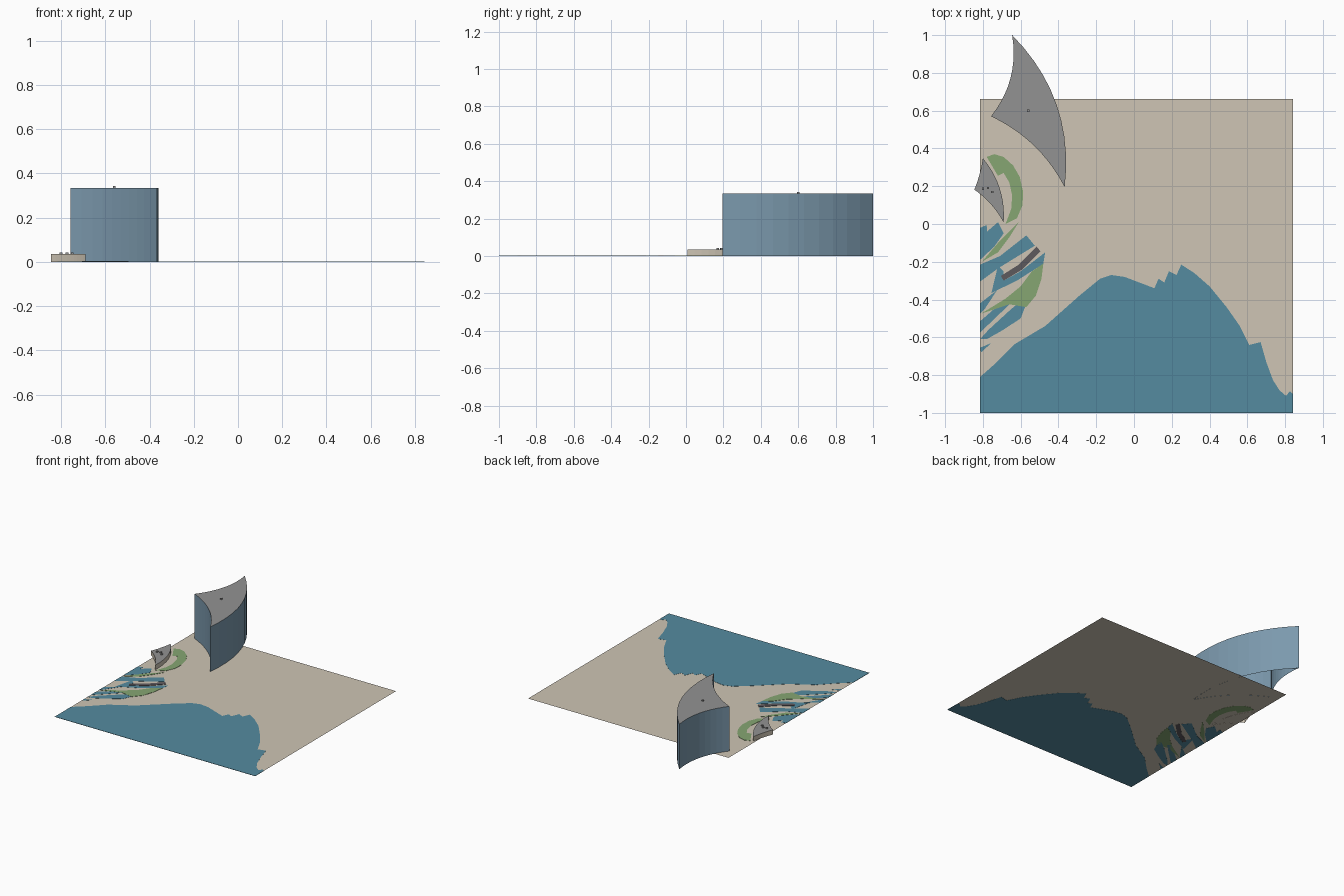
import bpy, bmesh

if "Cube" in bpy.data.objects:
    bpy.data.objects.remove(bpy.data.objects["Cube"])


def material(name, rgb):
    m = bpy.data.materials.new(name)
    m.diffuse_color = (*rgb, 1)
    m.use_nodes = True
    m.node_tree.nodes["Principled BSDF"].inputs["Base Color"].default_value = m.diffuse_color
    return m


SAND = material("sand", (0.62, 0.56, 0.46))
WATER = material("water", (0.09, 0.26, 0.35))
GRASS = material("grass", (0.24, 0.38, 0.17))
PAVING = material("paving", (0.11, 0.10, 0.11))
GLASS = material("glass", (0.20, 0.32, 0.42))
ROOF = material("roof", (0.29, 0.29, 0.29))


def prism(name, pts, z0, z1, side, top=None, bottom=True):
    """Extruded outline, with an optional separate roof colour and open base."""
    bm = bmesh.new()
    base = bm.faces.new([bm.verts.new((x, y, z0)) for x, y in pts])
    base.normal_update()
    if base.normal.z > 0:
        base.normal_flip()
    if z1 > z0:
        ext = bmesh.ops.extrude_face_region(bm, geom=[base], use_keep_orig=True)
        bmesh.ops.translate(bm, vec=(0, 0, z1 - z0),
                            verts=[v for v in ext["geom"] if isinstance(v, bmesh.types.BMVert)])
        bmesh.ops.recalc_face_normals(bm, faces=bm.faces)
    else:
        base.normal_flip()
    bm.normal_update()
    if top:
        for f in bm.faces:
            f.material_index = int(f.normal.z > 0.5)
    if not bottom:
        bmesh.ops.delete(bm, geom=[f for f in bm.faces if f.normal.z < -0.5], context="FACES_ONLY")
    me = bpy.data.meshes.new(name)
    bm.to_mesh(me)
    bm.free()
    me.materials.append(side)
    if top:
        me.materials.append(top)
    ob = bpy.data.objects.new(name, me)
    bpy.context.collection.objects.link(ob)
    return ob


def arc(a, b, bulge, n=10):
    """Parabolic bow from a to b (b left out); positive bulge bows to the left of travel."""
    out = []
    for i in range(n):
        t = i / n
        k = 4 * t * (1 - t) * bulge
        dx, dy = b[0] - a[0], b[1] - a[1]
        out.append((a[0] + dx * t - dy * k, a[1] + dy * t + dx * k))
    return out


def sail_building(name, back, right, left, bulges, h, wall):
    pts = (arc(back, right, bulges[0]) + arc(right, left, bulges[1])
           + arc(left, back, bulges[2]))
    prism(name, pts, 0, h, wall, ROOF, bottom=False)


def roof_box(name, x, y, z, s=0.012, h=0.008):
    r = s / 2
    prism(name, [(x - r, y - r), (x + r, y - r), (x + r, y + r), (x - r, y + r)], z, z + h, ROOF)


# Flat site
prism("site_ground", [(-.815, -1), (.842, -1), (.842, .662), (-.815, .662)], .001, .001, SAND)

# Sea with ragged shoreline
prism("sea", [(-.815, -1), (.842, -1), (.842, -.9), (.825, -.885), (.805, -.91), (.77, -.88),
              (.735, -.825), (.70, -.73), (.67, -.625), (.61, -.64), (.56, -.54), (.49, -.44),
              (.40, -.33), (.32, -.26), (.25, -.215), (.225, -.27), (.185, -.25), (.16, -.31),
              (.13, -.29), (.108, -.34), (-.05, -.28), (-.12, -.27), (-.18, -.29), (-.29, -.38),
              (-.47, -.54), (-.63, -.635), (-.73, -.735), (-.815, -.81)], 0, .002, WATER)

# Striped pools along the left edge
pools = [
    [(-.815, -.02), (-.78, -.005), (-.778, -.04), (-.72, .01), (-.69, -.05), (-.74, -.12), (-.815, -.19)],
    [(-.57, -.06), (-.525, -.115), (-.72, -.235), (-.815, -.305), (-.815, -.215), (-.71, -.17)],
    [(-.47, -.15), (-.48, -.21), (-.62, -.3), (-.755, -.365), (-.72, -.22), (-.69, -.25), (-.69, -.3), (-.6, -.25)],
    [(-.815, -.42), (-.725, -.35), (-.79, -.45), (-.815, -.475)],
    [(-.55, -.37), (-.6, -.5), (-.7, -.565), (-.78, -.61), (-.815, -.61), (-.77, -.56), (-.65, -.45)],
    [(-.815, -.575), (-.69, -.455), (-.63, -.395), (-.66, -.38), (-.815, -.515)],
    [(-.815, -.655), (-.755, -.63), (-.81, -.68)],
]
for i, p in enumerate(pools):
    prism(f"pool_{i + 1}", p, 0, .002, WATER)

# Green crescents
prism("lawn_upper", [(-.78, .355), (-.74, .37), (-.69, .355), (-.64, .31), (-.605, .25), (-.587, .17),
                     (-.59, .1), (-.62, .03), (-.68, .0), (-.65, .08), (-.645, .15), (-.66, .22),
                     (-.69, .27), (-.72, .255)], 0, .003, GRASS)
prism("lawn_middle", [(-.61, .01), (-.66, -.07), (-.72, -.15), (-.805, -.2), (-.72, -.1)], 0, .003, GRASS)
prism("lawn_lower", [(-.48, -.21), (-.49, -.29), (-.52, -.38), (-.57, -.44), (-.66, -.425),
                     (-.81, -.475), (-.68, -.395), (-.6, -.33), (-.54, -.25)], 0, .003, GRASS)

# Dark promenade strip
prism("promenade", [(-.705, -.275), (-.61, -.215), (-.515, -.12), (-.495, -.145), (-.59, -.24),
                    (-.69, -.3)], 0, .004, PAVING)

# Curved sail-plan buildings, open underneath
sail_building("tower", (-.645, 1.0), (-.367, .195), (-.757, .57), (.12, -.085, -.11), .335, GLASS)
sail_building("pavilion", (-.80, .348), (-.69, .008), (-.845, .182), (.10, -.06, -.03), .035, SAND)

# Rooftop units
roof_box("tower_roof_unit", -.56, .6, .335)
for i, (x, y) in enumerate([(-.80, .187), (-.773, .19), (-.75, .17)]):
    roof_box(f"pavilion_roof_unit_{i + 1}", x, y, .035)
